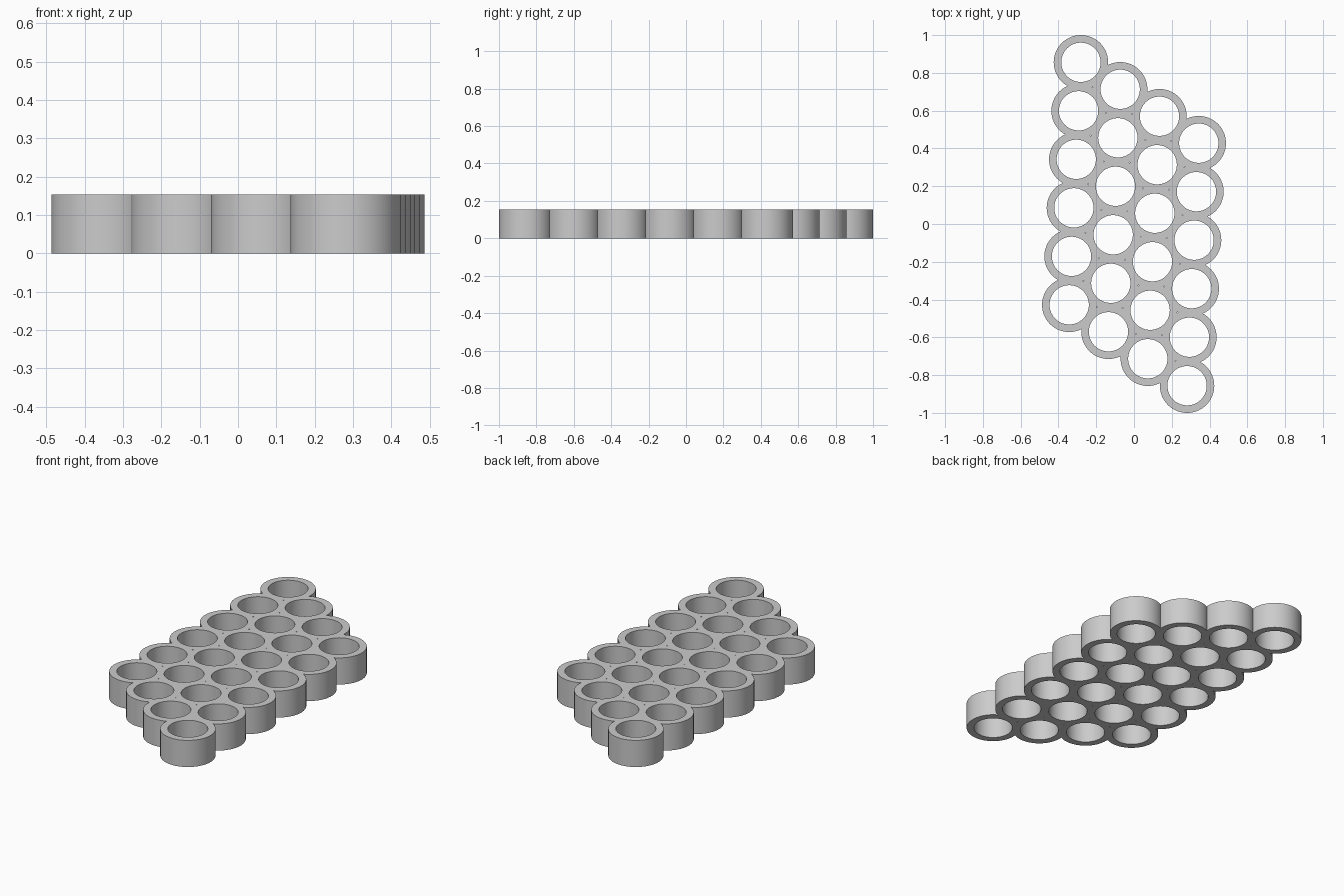
import bpy, bmesh, math
from mathutils import Matrix, Vector

cube = bpy.data.objects.get("Cube")
if cube:
    bpy.data.objects.remove(cube, do_unlink=True)

ROWS, COLUMNS = 6, 4
HEIGHT = 0.153
OUTER, BORE = 0.144, 0.104
START = Vector((-0.281, 0.856, HEIGHT / 2))
ROW_STEP = Vector((-0.0124, -0.2568, 0))
COLUMN_STEP = Vector((0.208, -0.1427, 0))

grey = bpy.data.materials.new("plain grey")
grey.use_nodes = True
grey.diffuse_color = (0.6, 0.6, 0.6, 1)
grey.node_tree.nodes["Principled BSDF"].inputs["Base Color"].default_value = grey.diffuse_color


def cylinder_grid(name, radius, depth):
    """One cylinder at every cell of the slanted grid."""
    bm = bmesh.new()
    for row in range(ROWS):
        for column in range(COLUMNS):
            centre = START + ROW_STEP * row + COLUMN_STEP * column
            bmesh.ops.create_cone(bm, cap_ends=True, segments=72, radius1=radius,
                                  radius2=radius, depth=depth,
                                  matrix=Matrix.Translation(centre))
    mesh = bpy.data.meshes.new(name)
    bm.to_mesh(mesh)
    bm.free()
    mesh.materials.append(grey)
    obj = bpy.data.objects.new(name, mesh)
    bpy.context.collection.objects.link(obj)
    return obj


# Outer walls merge into one block, then the bores are cut through
holder = cylinder_grid("cell_holder", OUTER, HEIGHT)
bores = cylinder_grid("bore_cutter", BORE, HEIGHT * 2)
bores.hide_render = True

cut = holder.modifiers.new("bores", "BOOLEAN")
cut.operation = "DIFFERENCE"
cut.solver = "EXACT"
cut.use_self = True
cut.object = bores

bpy.ops.object.select_all(action="DESELECT")
holder.select_set(True)
bpy.context.view_layer.objects.active = holder
bpy.ops.object.modifier_apply(modifier=cut.name)
bpy.data.objects.remove(bores, do_unlink=True)

# Round walls smooth, rims crisp
bpy.ops.object.shade_smooth_by_angle(angle=math.radians(30))
